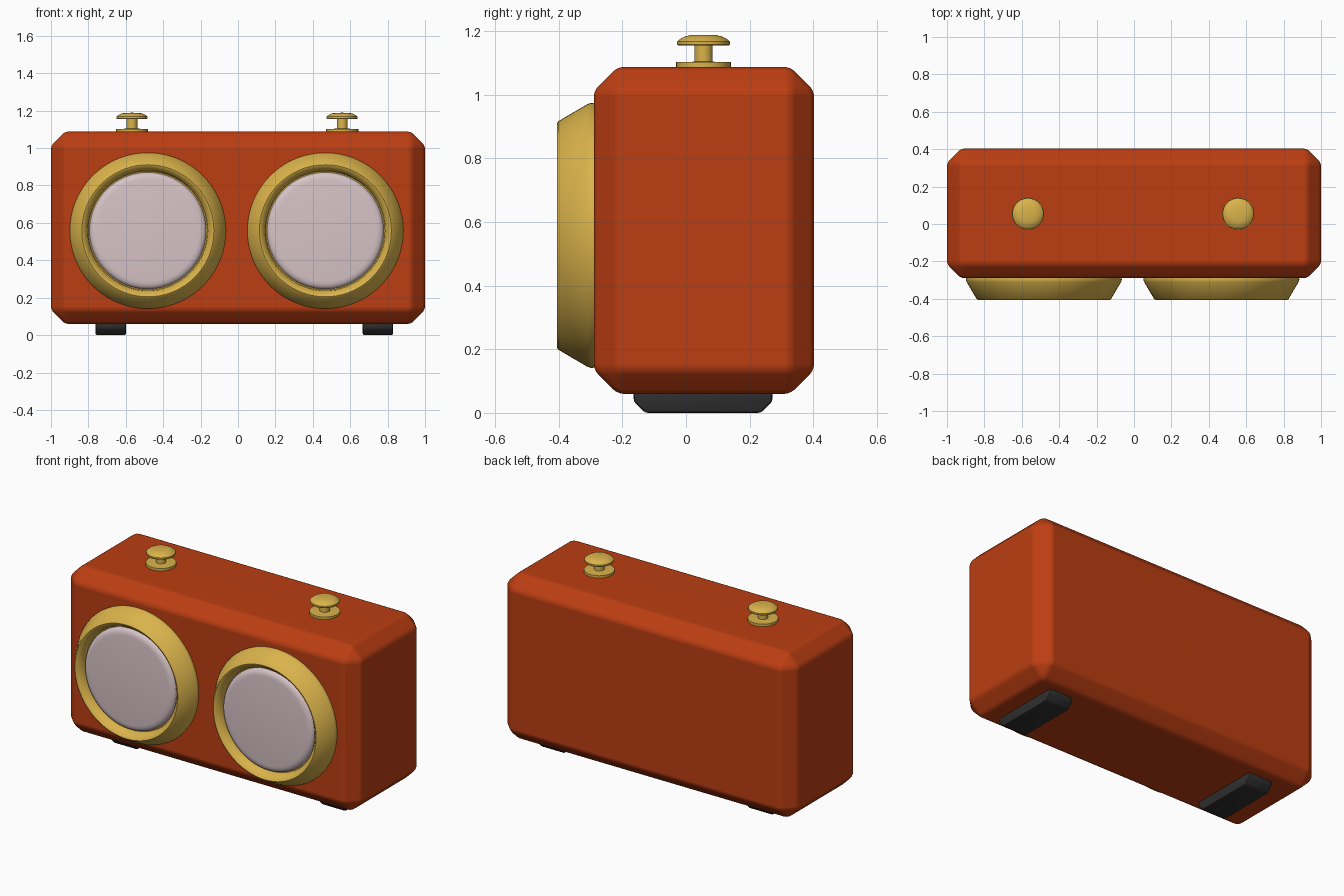
import bpy, bmesh, math
from mathutils import Matrix, Vector

if "Cube" in bpy.data.objects:
    bpy.data.objects.remove(bpy.data.objects["Cube"])


def material(name, rgb):
    m = bpy.data.materials.new(name)
    m.diffuse_color = (*rgb, 1.0)
    m.use_nodes = True
    m.node_tree.nodes["Principled BSDF"].inputs["Base Color"].default_value = m.diffuse_color
    return m


RED = material("burnt orange", (0.50, 0.048, 0.006))
GOLD = material("brass gold", (0.70, 0.45, 0.07))
FACE = material("pale pink", (0.68, 0.55, 0.57))
BLACK = material("dark rubber", (0.028, 0.028, 0.028))


def finish(bm, name, mat, angle=35):
    bmesh.ops.recalc_face_normals(bm, faces=bm.faces)
    me = bpy.data.meshes.new(name)
    bm.to_mesh(me)
    bm.free()
    ob = bpy.data.objects.new(name, me)
    bpy.context.collection.objects.link(ob)
    me.materials.append(mat)
    bpy.ops.object.select_all(action='DESELECT')
    ob.select_set(True)
    bpy.context.view_layer.objects.active = ob
    bpy.ops.object.shade_smooth_by_angle(angle=math.radians(angle))
    return ob


def box(lo, hi):
    bm = bmesh.new()
    bmesh.ops.create_cube(bm, size=1)
    for v in bm.verts:
        v.co = Vector([(lo[i] + hi[i]) / 2 + v.co[i] * (hi[i] - lo[i]) for i in range(3)])
    return bm


def bevel(bm, offset, segments):
    edges = [e for e in bm.edges if e.calc_face_angle(0) > 0.1]
    bmesh.ops.bevel(bm, geom=edges, offset=offset, segments=segments,
                    profile=0.5, affect='EDGES', clamp_overlap=True)


def lathe(name, profile, mat, matrix, steps=72, closed=False):
    """Spin (radius, height) points round the local z axis."""
    bm = bmesh.new()
    vs = [bm.verts.new((r, 0, h)) for r, h in profile]
    pairs = list(zip(vs, vs[1:])) + ([(vs[-1], vs[0])] if closed else [])
    es = [bm.edges.new(p) for p in pairs]
    bmesh.ops.spin(bm, geom=vs + es, axis=(0, 0, 1), cent=(0, 0, 0),
                   angle=math.tau, steps=steps, use_duplicate=False)
    bmesh.ops.remove_doubles(bm, verts=bm.verts, dist=1e-5)
    bmesh.ops.transform(bm, matrix=matrix, verts=bm.verts)
    return finish(bm, name, mat)


# Case: chamfered box with softened chamfer edges
bm = box((-1, -0.29, 0.06), (1, 0.403, 1.088))
bevel(bm, 0.075, 1)
bevel(bm, 0.018, 3)
case = finish(bm, "case", RED)
case.modifiers.new("even shading", 'WEIGHTED_NORMAL').keep_sharp = True

# Dials: sloped brass ring around a recessed pale face
ring = [(0.30, -0.02), (0.412, -0.02), (0.417, 0.008), (0.413, 0.020), (0.359, 0.112),
        (0.353, 0.115), (0.346, 0.113), (0.322, 0.085), (0.318, 0.06), (0.30, 0.06)]
disc = [(0.0, 0.0), (0.312, 0.0), (0.312, 0.068), (0.308, 0.078), (0.300, 0.085),
        (0.288, 0.090), (0.272, 0.092), (0.0, 0.092)]
for side, x in (("left", -0.482), ("right", 0.467)):
    m = Matrix.Translation((x, -0.29, 0.558)) @ Matrix.Rotation(math.pi / 2, 4, 'X')
    lathe(side + "_dial_ring", ring, GOLD, m, closed=True)
    lathe(side + "_dial_face", disc, FACE, m)

# Plungers: base washer, stem and domed cap
plunger = [(0, -0.01), (0.086, -0.01), (0.086, 0.015), (0.045, 0.015), (0.029, 0.017),
           (0.029, 0.067), (0.080, 0.067), (0.083, 0.071), (0.083, 0.080), (0.072, 0.089),
           (0.058, 0.096), (0.040, 0.100), (0, 0.101)]
for side, x in (("left", -0.567), ("right", 0.557)):
    lathe(side + "_plunger", plunger, GOLD, Matrix.Translation((x, 0.055, 1.088)), steps=40)

# Feet: bars whose ends slope in towards the floor
for side, x in (("left", -0.68), ("right", 0.748)):
    bm = box((x - 0.082, -0.165, 0.0), (x + 0.082, 0.272, 0.075))
    low = [e for e in bm.edges if all(v.co.z < 0.01 for v in e.verts)
           and abs(e.verts[0].co.y - e.verts[1].co.y) < 0.01]
    bmesh.ops.bevel(bm, geom=low, offset=0.036, segments=1, profile=0.5, affect='EDGES')
    bevel(bm, 0.010, 2)
    finish(bm, side + "_foot", BLACK)
